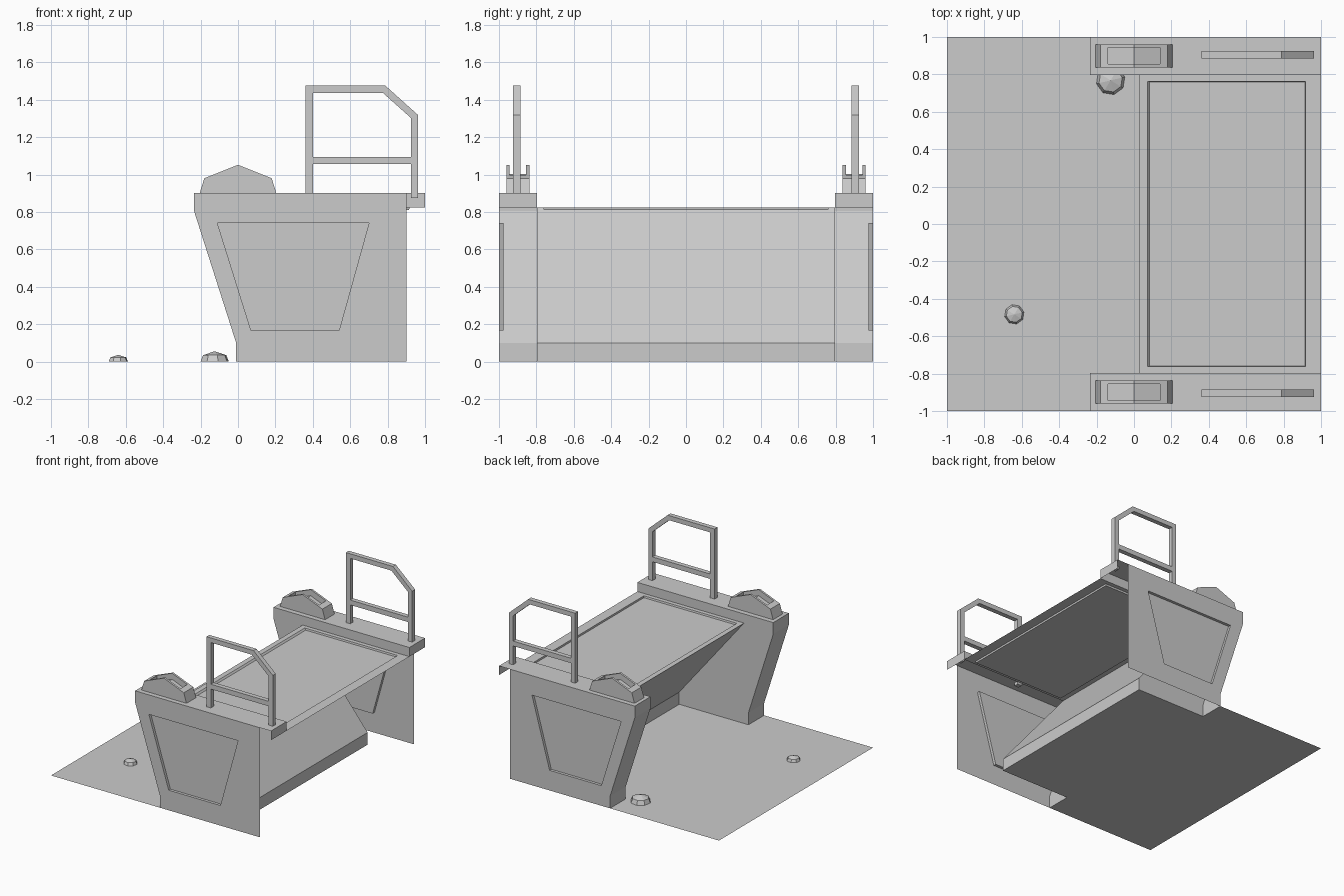
import bpy, bmesh, math
from mathutils import Vector

cube = bpy.data.objects.get("Cube")
if cube:
    bpy.data.objects.remove(cube, do_unlink=True)

grey = bpy.data.materials.new("plain_grey")
grey.use_nodes = True
colour = (0.6, 0.6, 0.6, 1)
grey.diffuse_color = colour
grey.node_tree.nodes["Principled BSDF"].inputs["Base Color"].default_value = colour

IN, OUT = 0.797, 1.0          # inner and outer faces of the side towers
DECK, TOP = 0.825, 0.9        # deck height, tower top height


def sheet(bm, pts, facing):
    """Add one flat face whose normal points along facing."""
    face = bm.faces.new([bm.verts.new(p) for p in pts])
    face.normal_update()
    if face.normal.dot(Vector(facing)) < 0:
        face.normal_flip()


def pocket(bm, chains, hole, floor, facing):
    """Face with a recessed panel; chains are the outer edges beside each hole edge."""
    centre = sum((Vector(p) for p in hole), Vector()) / 4
    for i, chain in enumerate(chains):
        j = (i + 1) % 4
        sheet(bm, chain + [hole[j], hole[i]], facing)
        middle = (Vector(hole[i]) + Vector(hole[j])) / 2
        sheet(bm, [hole[i], hole[j], floor[j], floor[i]], centre - middle)
    sheet(bm, floor, facing)


def finish(name, bm):
    bmesh.ops.remove_doubles(bm, verts=bm.verts, dist=0.0005)
    mesh = bpy.data.meshes.new(name)
    bm.to_mesh(mesh)
    bm.free()
    mesh.materials.append(grey)
    obj = bpy.data.objects.new(name, mesh)
    bpy.context.collection.objects.link(obj)
    return obj


def at_y(profile, y):
    return [(x, y, z) for x, z in profile]


def tower(name, s):
    bm = bmesh.new()
    front = [(-0.235, TOP), (-0.235, 0.805), (-0.01, 0.1), (-0.01, 0)]
    # outer wall with a recessed trapezoid
    chains = [[(-0.01, 0), (0.9, 0)], [(0.9, 0), (0.9, TOP)],
              [(0.9, TOP), (-0.235, TOP)], front]
    hole = [(0.07, 0.165), (0.54, 0.165), (0.7, 0.74), (-0.11, 0.74)]
    pocket(bm, [at_y(c, s * OUT) for c in chains], at_y(hole, s * OUT),
           at_y(hole, s * (OUT - 0.023)), (0, s, 0))
    # inner wall, stopping at the chute and carrying on above the deck
    inner = front + [(0.62, 0), (0.62, 0.1), (0.03, DECK), (1, DECK), (1, TOP)]
    sheet(bm, at_y(inner, s * IN), (0, -s, 0))
    # front faces, top and end lip
    for a, b in zip(front, front[1:]):
        sheet(bm, at_y([a, b], s * IN) + at_y([b, a], s * OUT), (-1, 0, -0.1))
    lip = [(-0.235, TOP), (1, TOP), (1, DECK)]
    for a, b, n in zip(lip, lip[1:], [(0, 0, 1), (1, 0, 0)]):
        sheet(bm, at_y([a, b], s * IN) + at_y([b, a], s * OUT), n)
    return finish(name, bm)


def cap(name, s):
    """Pitched housing with a sunken channel along its ridge."""
    bm = bmesh.new()
    lo, hi, depth = 0.838, 0.961, 0.05
    a, b = lo + 0.017, hi - 0.017

    def roof(x):
        return 1.052 - abs(x) * 0.4

    half = [(0.18, roof(0.18)), (0.205, TOP)]
    outline = [(0, roof(0))] + half + [(-x, z) for x, z in reversed(half)]
    for y, n in ((lo, -s), (hi, s)):
        sheet(bm, at_y(outline, s * y), (0, n, 0))

    def span(x0, z0, x1, z1, y0, y1, n):
        sheet(bm, at_y([(x0, z0), (x1, z1)], s * y0) +
              at_y([(x1, z1), (x0, z0)], s * y1), n)

    for d in (-1, 1):
        e, m = 0.18 * d, 0.138 * d
        span(e, roof(e), 0.205 * d, TOP, lo, hi, (d, 0, 0))
        for y0, y1 in ((lo, a), (b, hi)):
            span(0, roof(0), e, roof(e), y0, y1, (0, 0, 1))
        span(m, roof(m), e, roof(e), a, b, (0, 0, 1))
        span(0, roof(0) - depth, m, roof(m) - depth, a, b, (0, 0, 1))
        span(m, roof(m), m, roof(m) - depth, a, b, (-d, 0, 0))
        wall = [(0, roof(0)), (m, roof(m)), (m, roof(m) - depth), (0, roof(0) - depth)]
        sheet(bm, at_y(wall, s * a), (0, s, 0))
        sheet(bm, at_y(wall, s * b), (0, -s, 0))
    return finish(name, bm)


def handrail(name, s):
    bm = bmesh.new()
    outer = [(0.36, 0.875), (0.36, 1.475), (0.788, 1.475), (0.963, 1.318), (0.963, 0.875)]
    inner = [(0.4, 0.875), (0.4, 1.437), (0.774, 1.437), (0.925, 1.302), (0.925, 0.875)]
    near, far = s * 0.886, s * 0.924
    # bent frame
    for y, n in ((near, -s), (far, s)):
        for i in range(4):
            sheet(bm, at_y([outer[i], outer[i + 1], inner[i + 1], inner[i]], y), (0, n, 0))
    mid = Vector((0.66, 0, 1.1))
    for path, sign in ((outer, 1), (inner, -1)):
        for p, q in zip(path, path[1:]):
            centre = Vector(((p[0] + q[0]) / 2, 0, (p[1] + q[1]) / 2))
            sheet(bm, at_y([p, q], near) + at_y([q, p], far), (centre - mid) * sign)
    for i in (0, 4):
        sheet(bm, at_y([outer[i], inner[i]], near) + at_y([inner[i], outer[i]], far), (0, 0, -1))
    # cross bar
    bar = [(0.4, 1.055), (0.925, 1.055), (0.925, 1.095), (0.4, 1.095)]
    for y, n in ((near, -s), (far, s)):
        sheet(bm, at_y(bar, y), (0, n, 0))
    for p, q, n in ((bar[0], bar[1], -1), (bar[3], bar[2], 1)):
        sheet(bm, at_y([p, q], near) + at_y([q, p], far), (0, 0, n))
    return finish(name, bm)


def rock(name, x, y, r, h):
    bm = bmesh.new()

    def ring(rad, z):
        return [(x + rad * math.cos(math.tau * (i + 0.3) / 8),
                 y + rad * math.sin(math.tau * (i + 0.3) / 8), z) for i in range(8)]

    low, high = ring(r, 0), ring(r * 0.82, h * 0.62)
    for i in range(8):
        j = (i + 1) % 8
        out = (low[i][0] - x, low[i][1] - y, 0.01)
        sheet(bm, [low[i], low[j], high[j], high[i]], out)
        sheet(bm, [high[i], high[j], (x, y, h)], (0, 0, 1))
    return finish(name, bm)


for side, s in (("left", 1), ("right", -1)):
    label = "back" if s > 0 else "front"
    tower(label + "_tower", s)
    cap(label + "_cap", s)
    handrail(label + "_handrail", s)

# Deck with a shallow recessed panel
def rect(x0, x1, y, z):
    return [(x0, -y, z), (x1, -y, z), (x1, y, z), (x0, y, z)]

bm = bmesh.new()
edge = rect(0.03, 1, IN, DECK)
pocket(bm, [[edge[i], edge[(i + 1) % 4]] for i in range(4)],
       rect(0.072, 0.917, 0.763, DECK), rect(0.083, 0.915, 0.76, DECK - 0.014), (0, 0, 1))
finish("deck", bm)

# Sloping sheet under the deck, with a low kick plate
bm = bmesh.new()
slope = [(0.03, DECK), (0.62, 0.1), (0.62, 0)]
for p, q in zip(slope, slope[1:]):
    sheet(bm, at_y([p, q], -IN) + at_y([q, p], IN), (-1, 0, 0))
finish("under_slope", bm)

# Floor sheet, reaching in between the towers
bm = bmesh.new()
sheet(bm, [(-1, -1, 0), (-0.01, -1, 0), (-0.01, -IN, 0), (0.62, -IN, 0),
           (0.62, IN, 0), (-0.01, IN, 0), (-0.01, 1, 0), (-1, 1, 0)], (0, 0, 1))
finish("floor", bm)

rock("large_rock", -0.125, 0.768, 0.078, 0.055)
rock("small_rock", -0.64, -0.483, 0.053, 0.036)
